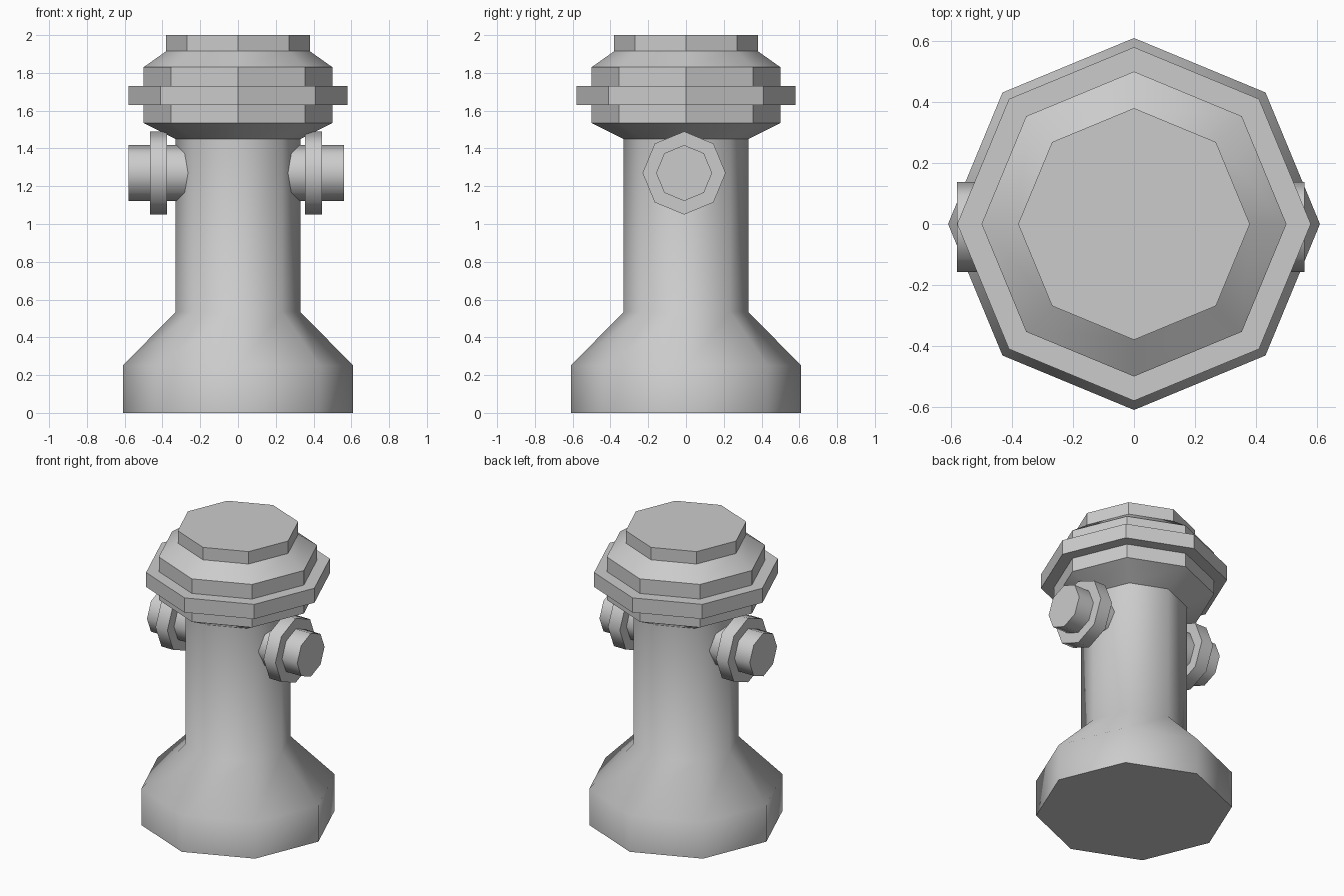
import bpy, bmesh, math
from mathutils import Matrix

SIDES = 8

if "Cube" in bpy.data.objects:
    bpy.data.objects.remove(bpy.data.objects["Cube"])

grey = bpy.data.materials.new("plain grey")
grey.use_nodes = True
grey.diffuse_color = (0.6, 0.6, 0.6, 1)
grey.node_tree.nodes["Principled BSDF"].inputs["Base Color"].default_value = grey.diffuse_color


def lathe(name, profile, angle, matrix=Matrix(), close_start=True, close_end=True):
    """Spin a (radius, height) profile into an eight-sided solid."""
    bm = bmesh.new()
    rings = []
    for r, h in profile:
        turns = [math.tau * i / SIDES for i in range(SIDES)]
        rings.append([bm.verts.new((r * math.cos(a), r * math.sin(a), h)) for a in turns])
    for low, high in zip(rings, rings[1:]):
        for i in range(SIDES):
            j = (i + 1) % SIDES
            bm.faces.new((low[i], low[j], high[j], high[i]))
    if close_start:
        bm.faces.new(rings[0][::-1])
    if close_end:
        bm.faces.new(rings[-1])
    bm.transform(matrix)
    mesh = bpy.data.meshes.new(name)
    bm.to_mesh(mesh)
    bm.free()
    mesh.materials.append(grey)
    obj = bpy.data.objects.new(name, mesh)
    bpy.context.collection.objects.link(obj)
    bpy.ops.object.select_all(action="DESELECT")
    obj.select_set(True)
    bpy.context.view_layer.objects.active = obj
    bpy.ops.object.shade_smooth_by_angle(angle=math.radians(angle))
    return obj


# Flared base and column, softly shaded; the top end sits inside the cap
lathe("column", [(0.61, 0), (0.61, 0.25), (0.33, 0.535), (0.33, 1.47)], 47, close_end=False)

# Stepped cap with a protruding flange and crisp vertical corners
lathe("cap", [(0.33, 1.45), (0.5, 1.535), (0.5, 1.63), (0.58, 1.63), (0.58, 1.73),
              (0.5, 1.73), (0.5, 1.83), (0.38, 1.915), (0.38, 2.0)], 44, close_start=False)

# Side outlets, each with a collar, starting inside the column
outlet = [(0.148, 0.2), (0.148, 0.365), (0.22, 0.365), (0.22, 0.455),
          (0.148, 0.455), (0.148, 0.57)]
for side, sign in (("left", 1), ("right", -1)):
    place = Matrix.Translation((-0.01, -0.01, 1.27)) @ Matrix.Rotation(sign * math.pi / 2, 4, "Y")
    lathe(side + "_outlet", outlet, 47, place, close_start=False)
